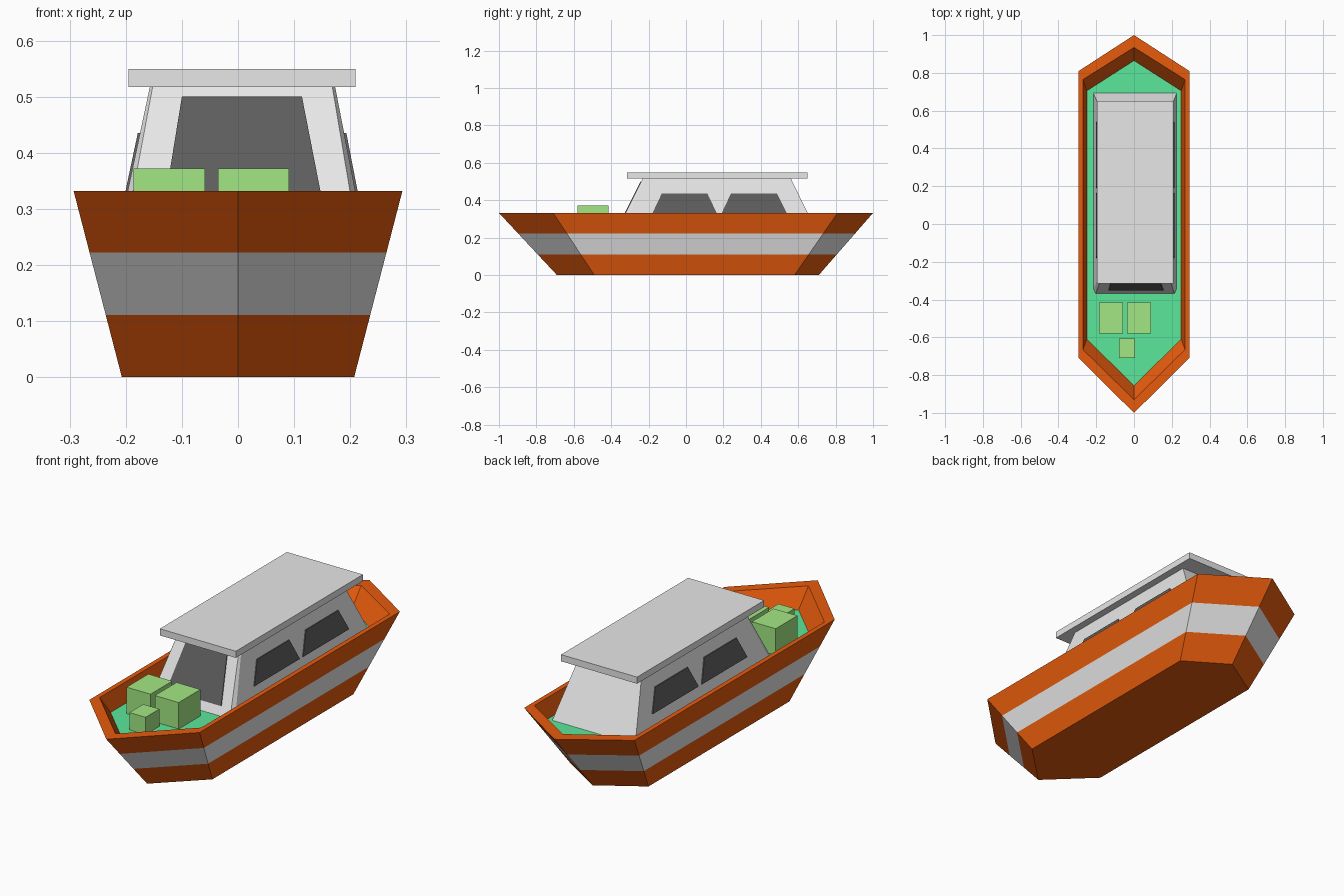
import bpy, bmesh
from mathutils import Vector

cube = bpy.data.objects.get("Cube")
if cube:
    bpy.data.objects.remove(cube, do_unlink=True)


def material(name, r, g, b):
    m = bpy.data.materials.new(name)
    m.use_nodes = True
    m.diffuse_color = (r, g, b, 1)
    m.node_tree.nodes["Principled BSDF"].inputs["Base Color"].default_value = (r, g, b, 1)
    return m


ORANGE = material("hull orange", 0.8, 0.105, 0.004)
GREY = material("light grey", 0.8, 0.8, 0.8)
GREEN = material("deck green", 0.105, 0.8, 0.323)
LIME = material("crate green", 0.366, 0.8, 0.227)
GLASS = material("dark glass", 0.11, 0.11, 0.11)


def loft(name, rings, mats, indices=None):
    """Join equal rings of points, cap both ends; indices colour each strip and then the last cap."""
    bm = bmesh.new()
    loops = [[bm.verts.new(p) for p in ring] for ring in rings]
    n = len(rings[0])
    bm.faces.new(loops[0][::-1])
    for k, (a, b) in enumerate(zip(loops, loops[1:])):
        for i in range(n):
            j = (i + 1) % n
            f = bm.faces.new((a[i], a[j], b[j], b[i]))
            f.material_index = indices[k] if indices else 0
    cap = bm.faces.new(loops[-1])
    cap.material_index = indices[-1] if indices else 0
    bmesh.ops.recalc_face_normals(bm, faces=bm.faces)
    mesh = bpy.data.meshes.new(name)
    bm.to_mesh(mesh)
    bm.free()
    for m in mats:
        mesh.materials.append(m)
    ob = bpy.data.objects.new(name, mesh)
    bpy.context.collection.objects.link(ob)
    return ob


def box(name, x0, x1, y0, y1, z0, z1, mat):
    corners = [(x0, y0), (x1, y0), (x1, y1), (x0, y1)]
    return loft(name, [[(x, y, z) for x, y in corners] for z in (z0, z1)], [mat])


# Hull: a six-sided outline pointed at both ends
def outline(half, bow, front, back, stern, z):
    return [Vector(p) for p in ((0, bow, z), (half, front, z), (half, back, z),
                                (0, stern, z), (-half, back, z), (-half, front, z))]


DECK = 0.245
keel = outline(0.207, -0.69, -0.49, 0.58, 0.71, 0)
rim = outline(0.293, -1, -0.71, 0.81, 1, 0.332)
bands = [[a.lerp(b, t) for a, b in zip(keel, rim)] for t in (0.333, 0.67)]
inner_rim = outline(0.27, -0.93, -0.665, 0.765, 0.935, 0.332)
deck = outline(0.25, -0.855, -0.61, 0.705, 0.865, DECK)
loft("hull", [keel, *bands, rim, inner_rim, deck], [ORANGE, GREY, GREEN],
     [0, 1, 0, 0, 0, 2])


# Cabin: tapered walls with narrow chamfers at the front corners
def cabin_ring(x0, x1, y0, y1, cx, cy, z):
    return [(x0 + cx, y0, z), (x1 - cx, y0, z), (x1, y0 + cy, z),
            (x1, y1, z), (x0, y1, z), (x0, y0 + cy, z)]


LOW = (-0.216, 0.227, -0.37, 0.695)
HIGH = (-0.157, 0.173, -0.23, 0.56)
TOP = 0.518
loft("cabin", [cabin_ring(*LOW, 0.012, 0.025, DECK - 0.005),
               cabin_ring(*HIGH, 0.005, 0.01, TOP)], [GREY])


def wall(side, z):
    """Position of one cabin wall at height z."""
    t = (z - DECK + 0.005) / (TOP - DECK + 0.005)
    return LOW[side] + (HIGH[side] - LOW[side]) * t


# Windows: thin trapezoid plates lying on the sloping walls
def window(name, side, out, a0, a1, b0, b1, z0, z1):
    rings = []
    for push in (-0.002 * out, 0.004 * out):
        ring = []
        for along, z in ((a0, z0), (a1, z0), (b1, z1), (b0, z1)):
            across = wall(side, z) + push
            ring.append((along, across, z) if side == 2 else (across, along, z))
        rings.append(ring)
    loft(name, rings, [GLASS])


for side, out, label in ((0, -1, "right"), (1, 1, "left")):
    window(label + "_front_window", side, out, -0.18, 0.165, -0.13, 0.115, 0.33, 0.435)
    window(label + "_rear_window", side, out, 0.19, 0.54, 0.24, 0.487, 0.33, 0.435)
window("windscreen", 2, -1, -0.135, 0.156, -0.1, 0.114, 0.285, 0.5)

# Flat overhanging roof
box("roof", -0.195, 0.209, -0.315, 0.65, 0.517, 0.549, GREY)

# Crates on the fore deck
box("right_crate", -0.186, -0.059, -0.58, -0.415, DECK - 0.003, 0.372, LIME)
box("left_crate", -0.036, 0.091, -0.58, -0.415, DECK - 0.003, 0.372, LIME)
box("small_crate", -0.08, 0.006, -0.71, -0.605, DECK - 0.003, 0.328, LIME)
